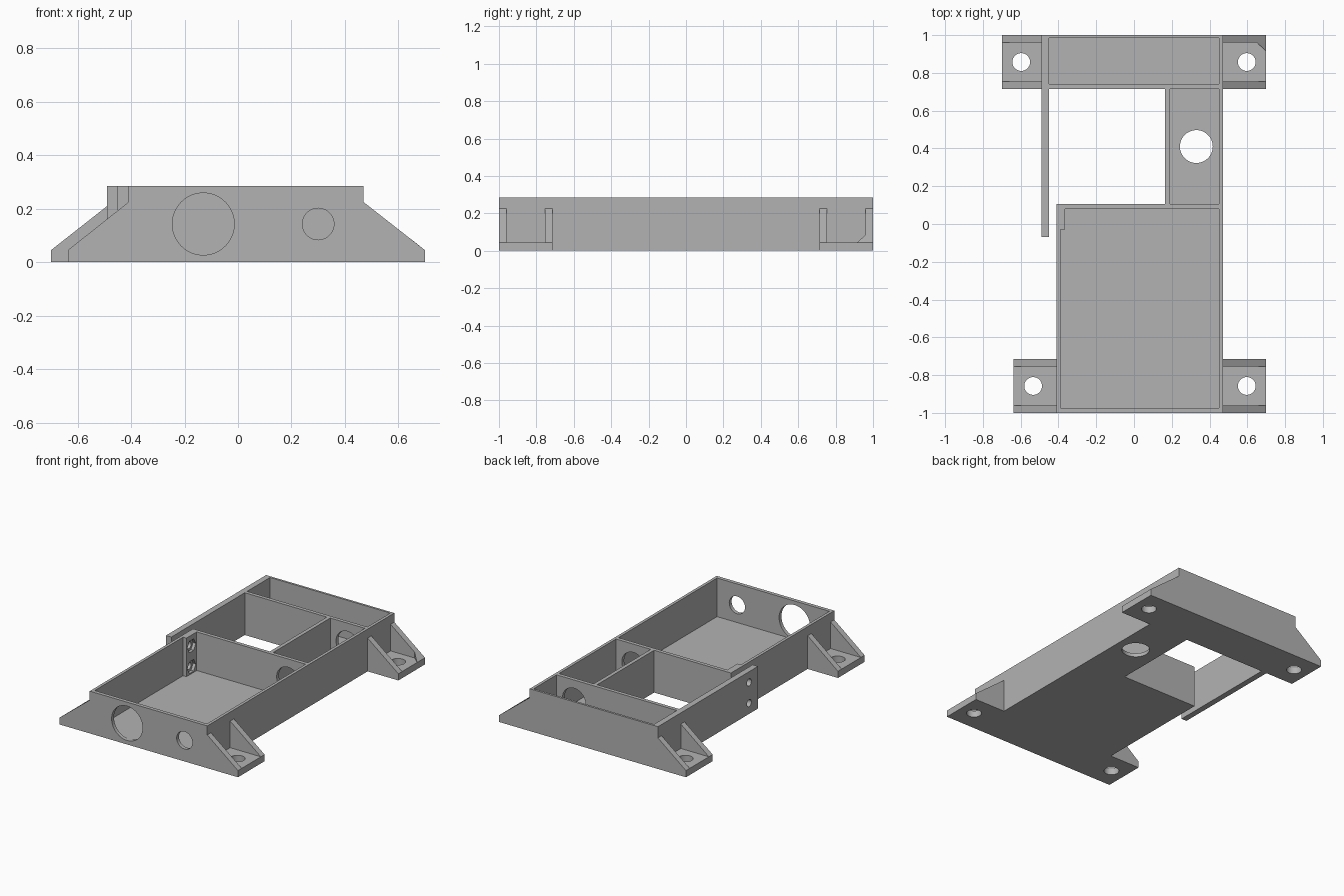
import bpy, bmesh
from math import pi
from mathutils import Matrix, Vector

if "Cube" in bpy.data.objects:
    bpy.data.objects.remove(bpy.data.objects["Cube"], do_unlink=True)

HEIGHT, FLOOR, PLATE = 0.286, 0.025, 0.045

grey = bpy.data.materials.new("plain grey")
grey.use_nodes = True
grey.diffuse_color = (0.45, 0.45, 0.45, 1)
grey.node_tree.nodes["Principled BSDF"].inputs["Base Color"].default_value = (0.45, 0.45, 0.45, 1)


def make(name, bm):
    bmesh.ops.recalc_face_normals(bm, faces=bm.faces)
    mesh = bpy.data.meshes.new(name)
    bm.to_mesh(mesh)
    bm.free()
    mesh.materials.append(grey)
    obj = bpy.data.objects.new(name, mesh)
    bpy.context.collection.objects.link(obj)
    return obj


def prism(name, corners, shift):
    """Extrude a planar outline along a vector."""
    bm = bmesh.new()
    face = bm.faces.new([bm.verts.new(c) for c in corners])
    geom = bmesh.ops.extrude_face_region(bm, geom=[face])["geom"]
    moved = [v for v in geom if isinstance(v, bmesh.types.BMVert)]
    bmesh.ops.translate(bm, verts=moved, vec=Vector(shift))
    return make(name, bm)


def plan(name, outline, z0, z1):
    return prism(name, [(x, y, z0) for x, y in outline], (0, 0, z1 - z0))


def rect(x0, x1, y0, y1):
    return [(x0, y0), (x1, y0), (x1, y1), (x0, y1)]


def rod(centre, radius, length, axis, sides=48):
    bm = bmesh.new()
    turn = {"X": Matrix.Rotation(pi / 2, 4, "Y"),
            "Y": Matrix.Rotation(pi / 2, 4, "X"), "Z": Matrix()}[axis]
    bmesh.ops.create_cone(bm, cap_ends=True, segments=sides, radius1=radius,
                          radius2=radius, depth=length,
                          matrix=Matrix.Translation(centre) @ turn)
    return make("cutter", bm)


def cut(target, cutter):
    """Subtract the cutter, then discard it."""
    mod = target.modifiers.new("cut", "BOOLEAN")
    mod.operation, mod.solver, mod.object = "DIFFERENCE", "EXACT", cutter
    bpy.context.view_layer.objects.active = target
    bpy.ops.object.modifier_apply(modifier=mod.name)
    bpy.data.objects.remove(cutter, do_unlink=True)


# Tray body with the long side arm
tray = plan("tray_body", [
    (-0.41, -1), (0.47, -1), (0.47, 1), (-0.49, 1), (-0.49, -0.07),
    (-0.45, -0.07), (-0.45, 0.715), (0.165, 0.715), (0.165, 0.105),
    (-0.41, 0.105)], 0, HEIGHT)

# Three open compartments; the main one leaves a screw boss in its corner
main_pocket = [(-0.39, -0.975), (0.45, -0.975), (0.45, 0.08),
               (-0.365, 0.08), (-0.365, -0.03), (-0.39, -0.03)]
for outline in (main_pocket, rect(0.19, 0.45, 0.105, 0.715),
                rect(-0.45, 0.45, 0.74, 0.985)):
    cut(tray, plan("cutter", outline, FLOOR, 0.4))

# Round openings in the front wall, inner walls and floor
MID = HEIGHT / 2
for x, y, radius in ((-0.13, -1, 0.116), (0.30, -1, 0.059),
                     (0.32, 0.09, 0.087), (0.32, 0.727, 0.087)):
    cut(tray, rod((x, y, MID), radius, 0.1, "Y"))
cut(tray, rod((0.33, 0.41, 0), 0.087, 0.2, "Z"))

# Screw holes through arm and boss, with hexagonal nut pockets
for z in (MID - 0.07, MID + 0.07):
    cut(tray, rod((-0.43, 0.025, z), 0.024, 0.2, "X", 24))
    cut(tray, rod((-0.365, 0.025, z), 0.045, 0.04, "X", 6))


# Mounting feet with a gusset on each side and a bolt hole
def foot(name, root, tip, y0, top):
    y1 = y0 + 0.285
    side = 1 if tip > 0 else -1
    obj = prism(name, [(root, y0, 0), (tip, y0, 0), (tip, y0, PLATE),
                       (root, y0, top)], (0, y1 - y0, 0))
    cut(obj, plan("cutter", rect(root - side * 0.01, tip + side * 0.1,
                                 y0 + 0.04, y1 - 0.04), PLATE, 0.4))
    cut(obj, rod((tip - side * 0.103, (y0 + y1) / 2, 0), 0.047, 0.2, "Z"))
    return obj


feet = [foot("front_left_foot", 0.47, 0.70, -1, 0.225),
        foot("back_left_foot", 0.47, 0.70, 0.715, 0.225),
        foot("front_right_foot", -0.41, -0.637, -1, 0.225),
        foot("back_right_foot", -0.49, -0.70, 0.715, 0.21)]

# Small corner web on one foot
bm = bmesh.new()
for co in ((0.65, 0.96, 0.085), (0.70, 0.96, PLATE),
           (0.70, 0.915, PLATE), (0.65, 0.96, PLATE)):
    bm.verts.new(co)
bmesh.ops.convex_hull(bm, input=bm.verts)
web = make("corner_web", bm)

# Smooth the round holes, keep every other edge sharp
bpy.ops.object.select_all(action="DESELECT")
for obj in [tray] + feet:
    obj.select_set(True)
bpy.context.view_layer.objects.active = tray
bpy.ops.object.shade_smooth_by_angle(angle=pi / 6)
